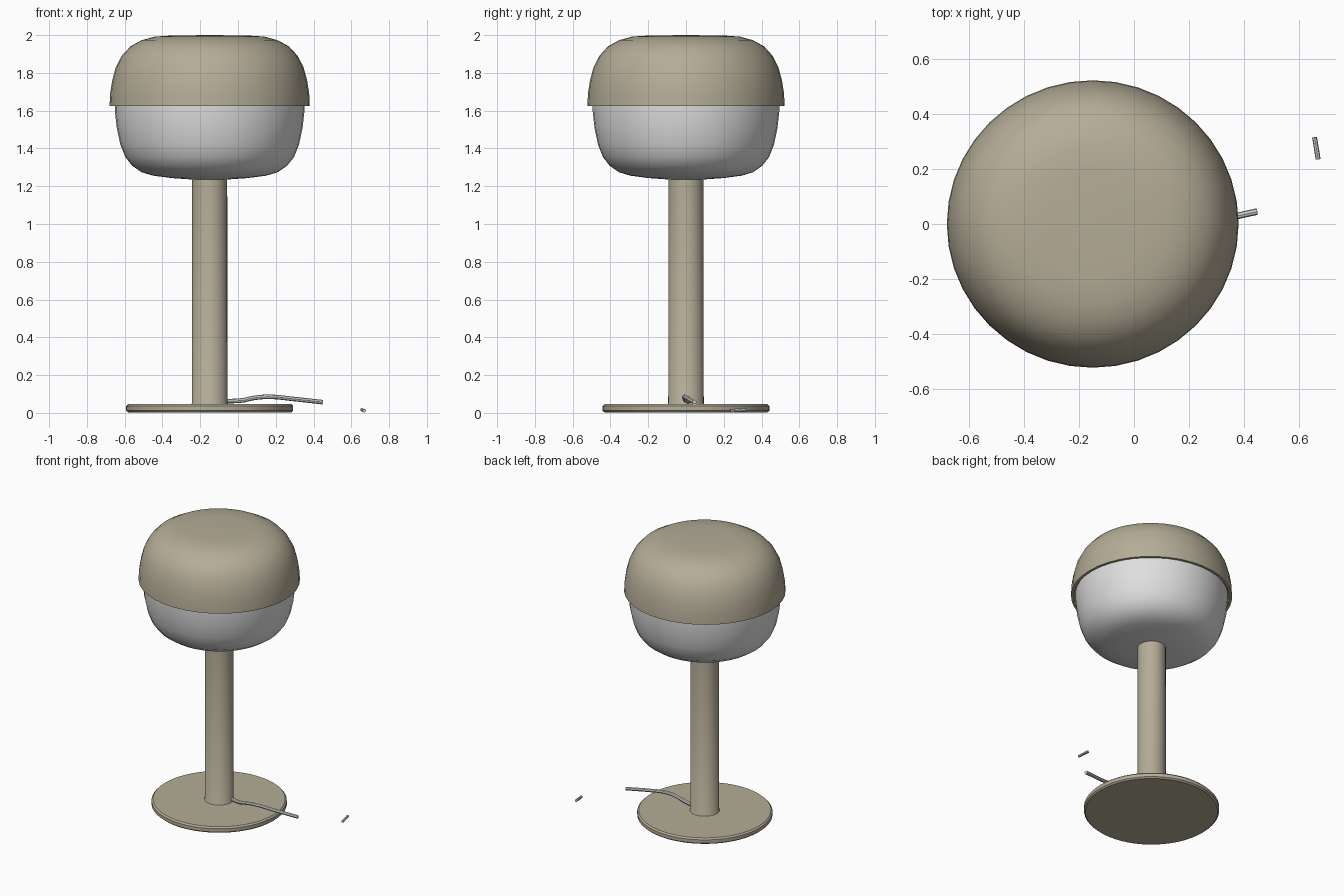
import bpy, bmesh, math

if "Cube" in bpy.data.objects:
    bpy.data.objects.remove(bpy.data.objects["Cube"])

CX = -0.15  # lamp axis


def material(name, rgb):
    m = bpy.data.materials.new(name)
    m.diffuse_color = (*rgb, 1)
    m.use_nodes = True
    m.node_tree.nodes["Principled BSDF"].inputs["Base Color"].default_value = m.diffuse_color
    return m


BEIGE = material("warm beige metal", (0.46, 0.415, 0.31))
WHITE = material("white glass", (0.74, 0.74, 0.74))
CORD = material("light grey cord", (0.68, 0.68, 0.67))


def finish(obj, mat, angle=40):
    obj.data.materials.append(mat)
    bpy.ops.object.select_all(action='DESELECT')
    obj.select_set(True)
    bpy.context.view_layer.objects.active = obj
    bpy.ops.object.shade_smooth_by_angle(angle=math.radians(angle))


def lathe(name, profile, mat, sides=40, sy=1.0):
    """Revolve (radius, z) points about the lamp axis."""
    bm = bmesh.new()
    rings = []
    for r, z in profile:
        if r == 0:
            rings.append([bm.verts.new((CX, 0, z))] * sides)
        else:
            rings.append([bm.verts.new((CX + r * math.cos(2 * math.pi * i / sides),
                                        sy * r * math.sin(2 * math.pi * i / sides), z))
                          for i in range(sides)])
    for a, b in zip(rings, rings[1:]):
        for i in range(sides):
            j = (i + 1) % sides
            quad = list(dict.fromkeys((a[i], a[j], b[j], b[i])))
            bm.faces.new(quad)
    bmesh.ops.recalc_face_normals(bm, faces=bm.faces)
    me = bpy.data.meshes.new(name)
    bm.to_mesh(me)
    bm.free()
    obj = bpy.data.objects.new(name, me)
    bpy.context.collection.objects.link(obj)
    finish(obj, mat)


def tube(name, points, radius, mat):
    """Round cord along a smooth path, converted to mesh."""
    cu = bpy.data.curves.new(name, 'CURVE')
    cu.dimensions = '3D'
    cu.bevel_depth = radius
    cu.bevel_resolution = 2
    cu.resolution_u = 6
    cu.use_fill_caps = True
    sp = cu.splines.new('BEZIER')
    sp.bezier_points.add(len(points) - 1)
    for bp, p in zip(sp.bezier_points, points):
        bp.co = p
        bp.handle_left_type = bp.handle_right_type = 'AUTO'
    obj = bpy.data.objects.new(name, cu)
    bpy.context.collection.objects.link(obj)
    bpy.ops.object.select_all(action='DESELECT')
    obj.select_set(True)
    bpy.context.view_layer.objects.active = obj
    bpy.ops.object.convert(target='MESH')
    finish(bpy.context.object, mat)


# round foot plate with softened edges
lathe("base", [(0, 0.003), (0.432, 0.003), (0.442, 0.012), (0.442, 0.036),
               (0.432, 0.046), (0, 0.046)], BEIGE, 56)

# column with a small fillet at the foot
lathe("stem", [(0, 0.04), (0.102, 0.04), (0.094, 0.052), (0.093, 1.25), (0, 1.25)],
      BEIGE, 32)

# lower glass diffuser
lathe("glass_diffuser", [(0, 1.235), (0.10, 1.236), (0.20, 1.243), (0.30, 1.256),
                         (0.36, 1.274), (0.41, 1.308), (0.447, 1.355),
                         (0.473, 1.42), (0.492, 1.51), (0.502, 1.60),
                         (0.502, 1.64), (0, 1.64)], WHITE, 40, 0.985)

# upper domed shade with open rim
lathe("shade", [(0.50, 1.64), (0.512, 1.625), (0.53, 1.625), (0.527, 1.69),
                (0.516, 1.76), (0.497, 1.83), (0.466, 1.89), (0.42, 1.94),
                (0.36, 1.973), (0.29, 1.992), (0.20, 1.998), (0, 2.0)],
      BEIGE, 40, 0.985)

# power cord leaving the stem, and the loose piece of cord
tube("power_cord", [(-0.08, 0.02, 0.062), (0.02, -0.002, 0.066), (0.09, -0.008, 0.08),
                    (0.17, -0.006, 0.085), (0.30, 0.014, 0.073), (0.447, 0.045, 0.057)],
     0.012, CORD)
tube("cord_end", [(0.656, 0.315, 0.017), (0.669, 0.235, 0.011)], 0.009, CORD)
